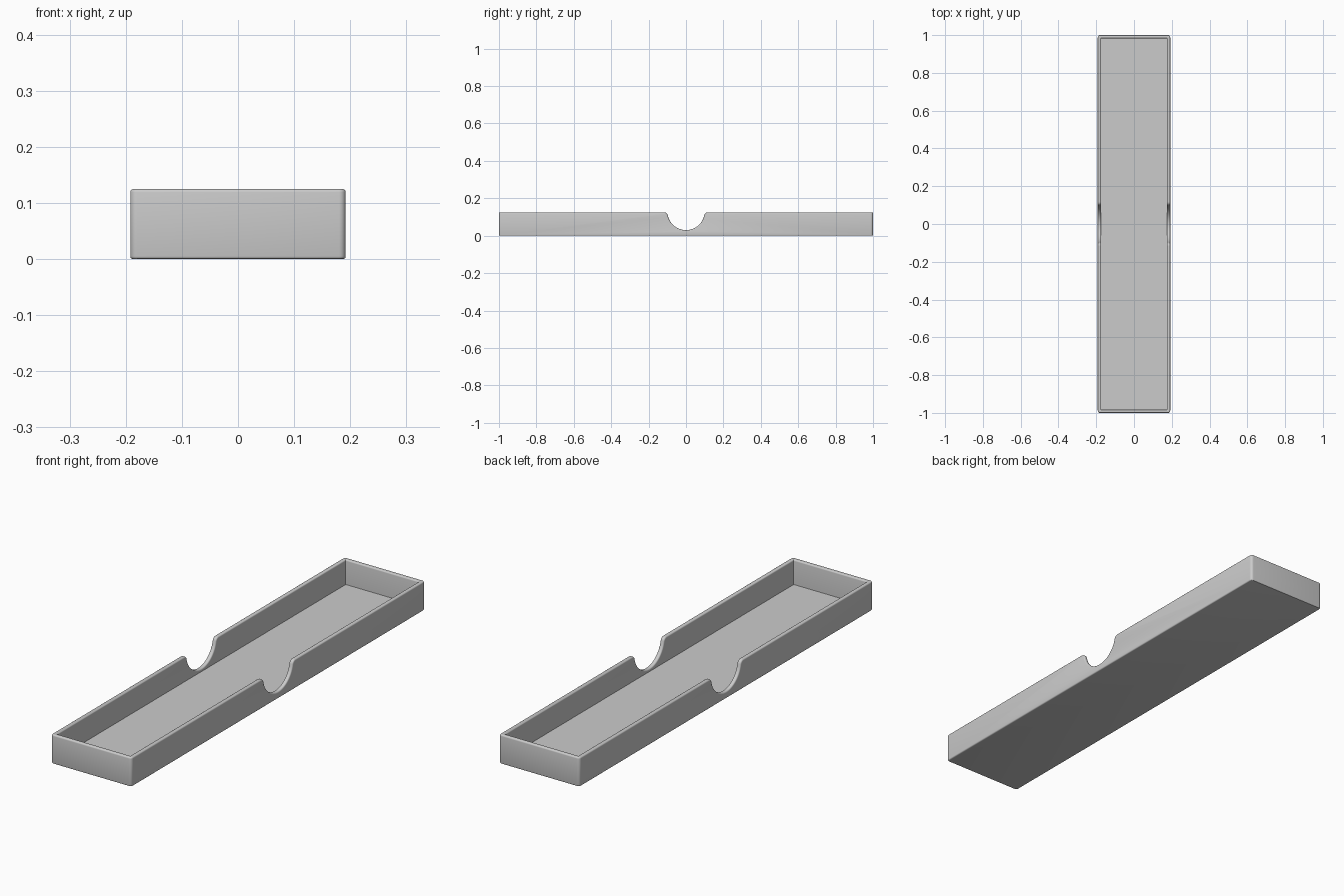
import bpy
import bmesh
from math import sin, cos, asin, sqrt, pi, radians

cube = bpy.data.objects.get("Cube")
if cube:
    bpy.data.objects.remove(cube, do_unlink=True)

HALF_X, HALF_Y, HEIGHT = 0.192, 1.0, 0.125
WALL, FLOOR = 0.018, 0.018
NOTCH_R, NOTCH_Z, LIP_R = 0.1, 0.13, 0.02

grey = bpy.data.materials.new("light grey")
grey.use_nodes = True
colour = (0.6, 0.6, 0.6, 1)
grey.diffuse_color = colour
grey.node_tree.nodes["Principled BSDF"].inputs["Base Color"].default_value = colour


def make_object(name, bm):
    mesh = bpy.data.meshes.new(name)
    bm.to_mesh(mesh)
    bm.free()
    obj = bpy.data.objects.new(name, mesh)
    bpy.context.collection.objects.link(obj)
    return obj


def arc(cy, cz, r, start, end, steps):
    return [(cy + r * cos(start + (end - start) * i / steps),
             cz + r * sin(start + (end - start) * i / steps))
            for i in range(steps + 1)]


# Side profile: finger notch with rounded lips
lip_z = HEIGHT - LIP_R
drop = NOTCH_Z - lip_z
lip_y = sqrt((NOTCH_R + LIP_R) ** 2 - drop ** 2)
tilt = asin(drop / (NOTCH_R + LIP_R))
lip_left = arc(-lip_y, lip_z, LIP_R, pi / 2, tilt, 6)
lip_right = [(-y, z) for y, z in reversed(lip_left)]
bowl = arc(0, NOTCH_Z, NOTCH_R, pi + tilt, 2 * pi - tilt, 28)
profile = ([(-HALF_Y, 0), (-HALF_Y, HEIGHT)] + lip_left + bowl[1:-1]
           + lip_right + [(HALF_Y, HEIGHT), (HALF_Y, 0)])

# Solid body with rounded upright corners
bm = bmesh.new()
side = bm.faces.new([bm.verts.new((-HALF_X, y, z)) for y, z in profile])
pushed = bmesh.ops.extrude_face_region(bm, geom=[side])
bmesh.ops.translate(bm, vec=(2 * HALF_X, 0, 0),
                    verts=[v for v in pushed["geom"] if isinstance(v, bmesh.types.BMVert)])
bmesh.ops.recalc_face_normals(bm, faces=bm.faces)
corners = [e for e in bm.edges
           if all(abs(v.co.y) > HALF_Y - 0.001 for v in e.verts)
           and abs(e.verts[0].co.z - e.verts[1].co.z) > 0.1]
bmesh.ops.bevel(bm, geom=corners, offset=0.012, segments=5, profile=0.5, affect='EDGES')
tray = make_object("tray", bm)

# Inner cavity
bm = bmesh.new()
bmesh.ops.create_cube(bm, size=1)
for v in bm.verts:
    v.co.x *= 2 * (HALF_X - WALL)
    v.co.y *= 2 * (HALF_Y - WALL)
    v.co.z = FLOOR if v.co.z < 0 else 2 * HEIGHT
cavity = make_object("cavity_cutter", bm)
cavity.hide_render = True

cut = tray.modifiers.new("cavity", 'BOOLEAN')
cut.operation = 'DIFFERENCE'
cut.solver = 'EXACT'
cut.object = cavity
bpy.context.view_layer.update()
hollow = tray.evaluated_get(bpy.context.evaluated_depsgraph_get())
bm = bmesh.new()
bm.from_mesh(hollow.to_mesh())
hollow.to_mesh_clear()
tray.modifiers.clear()
bpy.data.objects.remove(cavity, do_unlink=True)

# Soften the rim, notch and base edges
bmesh.ops.remove_doubles(bm, verts=bm.verts, dist=0.00001)
sharp = [e for e in bm.edges
         if len(e.link_faces) == 2 and e.is_convex and e.calc_face_angle() > radians(50)]
rim = [e for e in sharp if e.verts[0].co.z > FLOOR]
base = [e for e in sharp if max(v.co.z for v in e.verts) < 0.001]
bmesh.ops.bevel(bm, geom=rim, offset=0.006, segments=4, profile=0.5, affect='EDGES')
base = [e for e in base if e.is_valid]
bmesh.ops.bevel(bm, geom=base, offset=0.005, segments=3, profile=0.5, affect='EDGES')
bm.to_mesh(tray.data)
bm.free()

tray.data.materials.clear()
tray.data.materials.append(grey)
for poly in tray.data.polygons:
    poly.material_index = 0
bpy.context.view_layer.objects.active = tray
tray.select_set(True)
bpy.ops.object.shade_smooth_by_angle(angle=radians(30))
